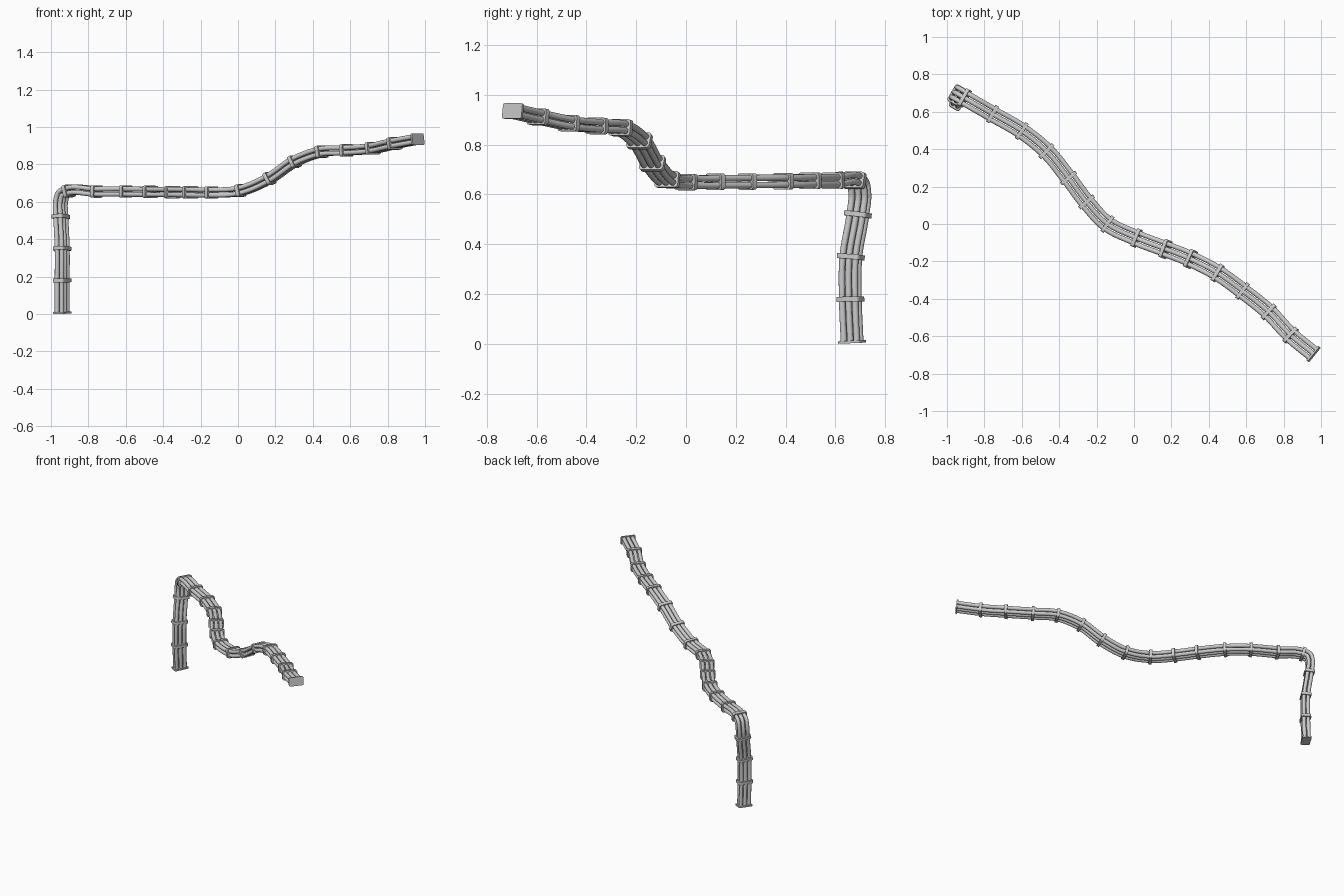
import bpy, bmesh, math
from mathutils import Vector, Matrix
from mathutils.geometry import interpolate_bezier

if "Cube" in bpy.data.objects:
    bpy.data.objects.remove(bpy.data.objects["Cube"])

# Centre line of the bundle; the fourth value marks a clamp
PATH = [
    (-.94, .667, .008, 0), (-.94, .66, .18, 1), (-.94, .662, .35, 1), (-.947, .69, .52, 1),
    (-.948, .698, .605, 0), (-.937, .692, .641, 0), (-.906, .674, .657, 1),
    (-.757, .588, .655, 1), (-.60, .497, .655, 1), (-.468, .39, .653, 1),
    (-.35, .246, .652, 1), (-.254, .118, .651, 1), (-.142, .0, .65, 1),
    (.013, -.075, .66, 1), (.168, -.134, .725, 1), (.302, -.187, .815, 1),
    (.447, -.262, .868, 1), (.58, -.358, .875, 1), (.72, -.47, .886, 1),
    (.837, -.594, .912, 1), (.96, -.695, .935, 0)]
STEPS = 8
TUBE_R, SIDES = .0128, 16
COL, ROW = .030, .0285

pts = [Vector(p[:3]) for p in PATH]
n = len(pts)


def direction(i):
    if i == 0:
        return (pts[1] - pts[0]).normalized()
    if i == n - 1:
        return (pts[-1] - pts[-2]).normalized()
    a, b = pts[i] - pts[i - 1], pts[i + 1] - pts[i]
    return (a / a.length_squared + b / b.length_squared).normalized()


# Smooth centre line
dirs = [direction(i) for i in range(n)]
line = []
for i in range(n - 1):
    h = (pts[i + 1] - pts[i]).length / 3
    seg = interpolate_bezier(pts[i], pts[i] + dirs[i] * h,
                             pts[i + 1] - dirs[i + 1] * h, pts[i + 1], STEPS + 1)
    line += seg[:-1]
line.append(pts[-1])

# Frames: side stays level, riser keeps the side of the horizontal run
frames = []
for k, p in enumerate(line):
    t = (line[min(k + 1, len(line) - 1)] - line[max(k - 1, 0)]).normalized()
    side = Vector((.5, .866, 0)) if k <= 6 * STEPS else Vector((-t.y, t.x, 0))
    side = (side - t * side.dot(t)).normalized()
    frames.append((p, t, side, t.cross(side)))


def finish(bm, name):
    bmesh.ops.recalc_face_normals(bm, faces=bm.faces)
    me = bpy.data.meshes.new(name)
    bm.to_mesh(me)
    bm.free()
    ob = bpy.data.objects.new(name, me)
    bpy.context.collection.objects.link(ob)
    bpy.ops.object.select_all(action='DESELECT')
    ob.select_set(True)
    bpy.context.view_layer.objects.active = ob
    bpy.ops.object.shade_smooth_by_angle(angle=math.radians(35))
    return ob


def tube(name, u, v):
    bm = bmesh.new()
    prev = None
    for p, t, s, w in frames:
        ring = []
        for j in range(SIDES):
            a = 2 * math.pi * j / SIDES
            ring.append(bm.verts.new(p + s * (u + TUBE_R * math.cos(a)) + w * (v + TUBE_R * math.sin(a))))
        if prev:
            for j in range(SIDES):
                bm.faces.new((prev[j], prev[j - 1], ring[j - 1], ring[j]))
        else:
            bm.faces.new(ring)
        prev = ring
    bm.faces.new(prev)
    finish(bm, name)


def plate(name, k, width, height, depth, radius):
    # Rounded rectangle block set square across the path
    p, t, s, w = frames[k]
    bm = bmesh.new()
    loops = []
    for d in (-depth / 2, depth / 2):
        loop = []
        for q, (sx, sy) in enumerate(((1, 1), (-1, 1), (-1, -1), (1, -1))):
            for j in range(5):
                a = math.pi / 2 * (q + j / 4)
                x = sx * (width / 2 - radius) + radius * math.cos(a)
                y = sy * (height / 2 - radius) + radius * math.sin(a)
                loop.append(bm.verts.new(p + t * d + s * x + w * y))
        loops.append(loop)
        bm.faces.new(loop)
    a, b = loops
    for j in range(len(a)):
        bm.faces.new((a[j - 1], a[j], b[j], b[j - 1]))
    finish(bm, name)


# Six pipes, three across and two high
for c in (-1, 0, 1):
    for r in (-.5, .5):
        tube("pipe", c * COL, r * ROW)

# Clamps around the bundle
for i, p in enumerate(PATH):
    if p[3]:
        plate("clamp", i * STEPS, .102, .066, .02, .013)

# End plates
plate("end_plate", 0, .1, .062, .01, .008)
plate("end_plate", len(frames) - 1, .1, .062, .01, .008)
